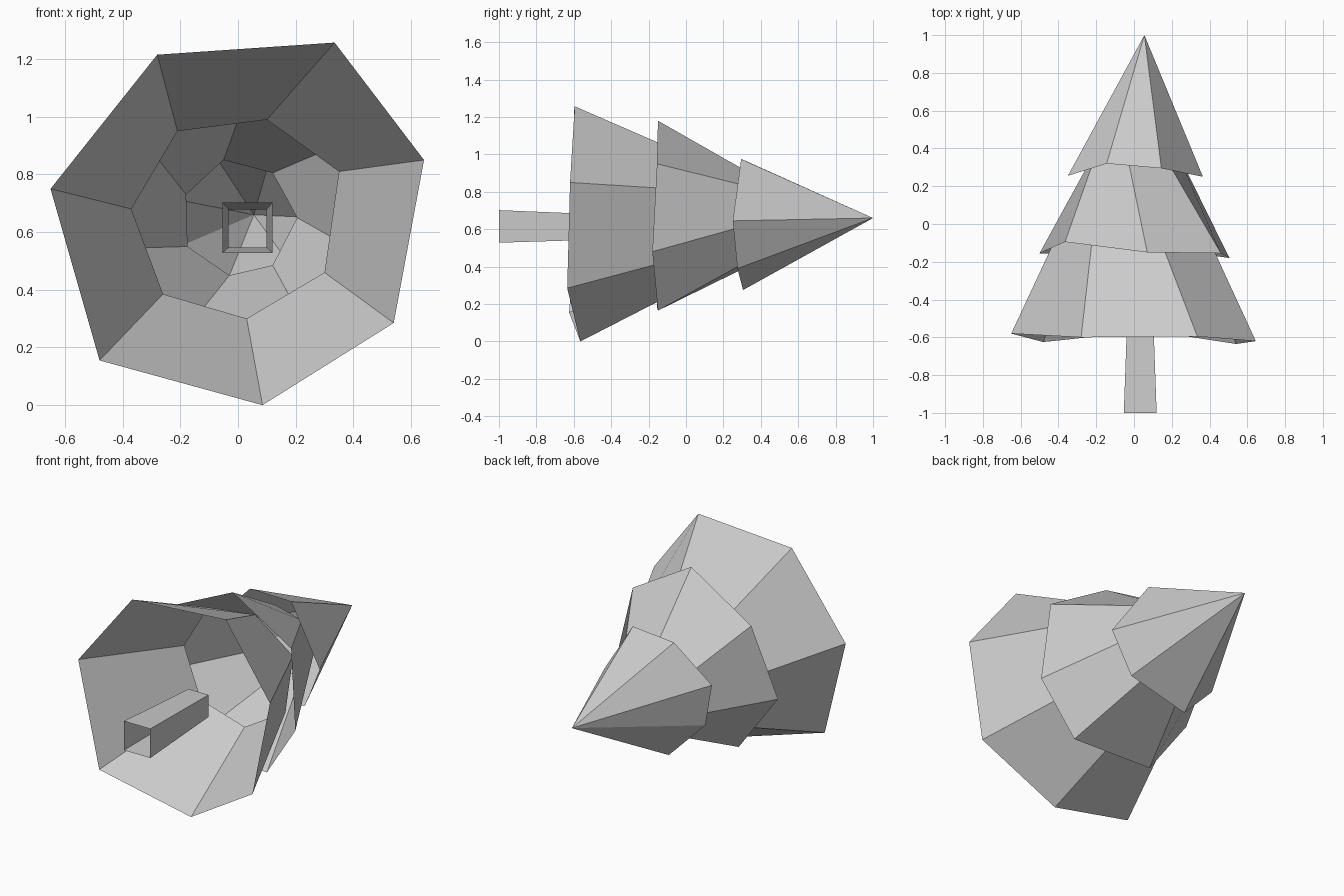
import bpy
import bmesh

# Remove the default object if present
default_cube = bpy.data.objects.get("Cube")
if default_cube:
    bpy.data.objects.remove(default_cube, do_unlink=True)

# Single plain material
grey = bpy.data.materials.new("light_grey")
grey.use_nodes = True
grey_value = (0.6, 0.6, 0.6, 1.0)
grey.diffuse_color = grey_value
grey.node_tree.nodes["Principled BSDF"].inputs["Base Color"].default_value = grey_value


def ring_at(y, outline):
    """Place an (x, z) outline at one depth along the tree."""
    return [(x, y, z) for x, z in outline]


def square(x, z, half):
    return [(x - half, z + half), (x + half, z + half),
            (x + half, z - half), (x - half, z - half)]


def shell(name, base, top):
    """Open faceted shell from a base ring to a top ring or a single tip."""
    bm = bmesh.new()
    lower = [bm.verts.new(p) for p in base]
    upper = [bm.verts.new(p) for p in top]
    count = len(lower)
    for i in range(count):
        j = (i + 1) % count
        if len(upper) == 1:
            bm.faces.new((lower[i], lower[j], upper[0]))
        else:
            bm.faces.new((lower[i], lower[j], upper[j], upper[i]))
    mesh = bpy.data.meshes.new(name)
    bm.to_mesh(mesh)
    bm.free()
    mesh.materials.append(grey)
    obj = bpy.data.objects.new(name, mesh)
    bpy.context.collection.objects.link(obj)
    return obj


# Trunk: open, slightly tapered square tube
shell("trunk",
      ring_at(-1.0, square(0.033, 0.615, 0.087)),
      ring_at(-0.42, square(0.033, 0.612, 0.066)))

# Lower branches: wide uneven seven-sided skirt
shell("lower_branches",
      [(-0.28, -0.60, 1.215), (0.335, -0.595, 1.257), (0.645, -0.62, 0.85),
       (0.54, -0.635, 0.285), (0.085, -0.565, 0.0), (-0.48, -0.625, 0.155),
       (-0.65, -0.58, 0.75)],
      ring_at(0.02, [(-0.21, 0.95), (0.10, 0.99), (0.35, 0.81), (0.30, 0.46),
                     (0.03, 0.30), (-0.26, 0.385), (-0.37, 0.68)]))

# Middle branches
shell("middle_branches",
      [(0.07, -0.15, 1.18), (0.46, -0.155, 0.95), (0.505, -0.18, 0.48),
       (0.296, -0.15, 0.165), (-0.24, -0.155, 0.185), (-0.5, -0.155, 0.54),
       (-0.365, -0.095, 0.965)],
      ring_at(0.43, [(-0.05, 0.85), (0.12, 0.805), (0.205, 0.65), (0.12, 0.485),
                     (-0.03, 0.45), (-0.175, 0.55), (-0.18, 0.73)]))

# Top branches: cone meeting at an off-centre tip
shell("top_branches",
      [(-0.145, 0.32, 0.965), (0.145, 0.295, 0.975), (0.365, 0.25, 0.645),
       (0.25, 0.275, 0.39), (-0.1, 0.305, 0.275), (-0.32, 0.275, 0.50),
       (-0.35, 0.255, 0.74)],
      [(0.055, 1.0, 0.66)])
